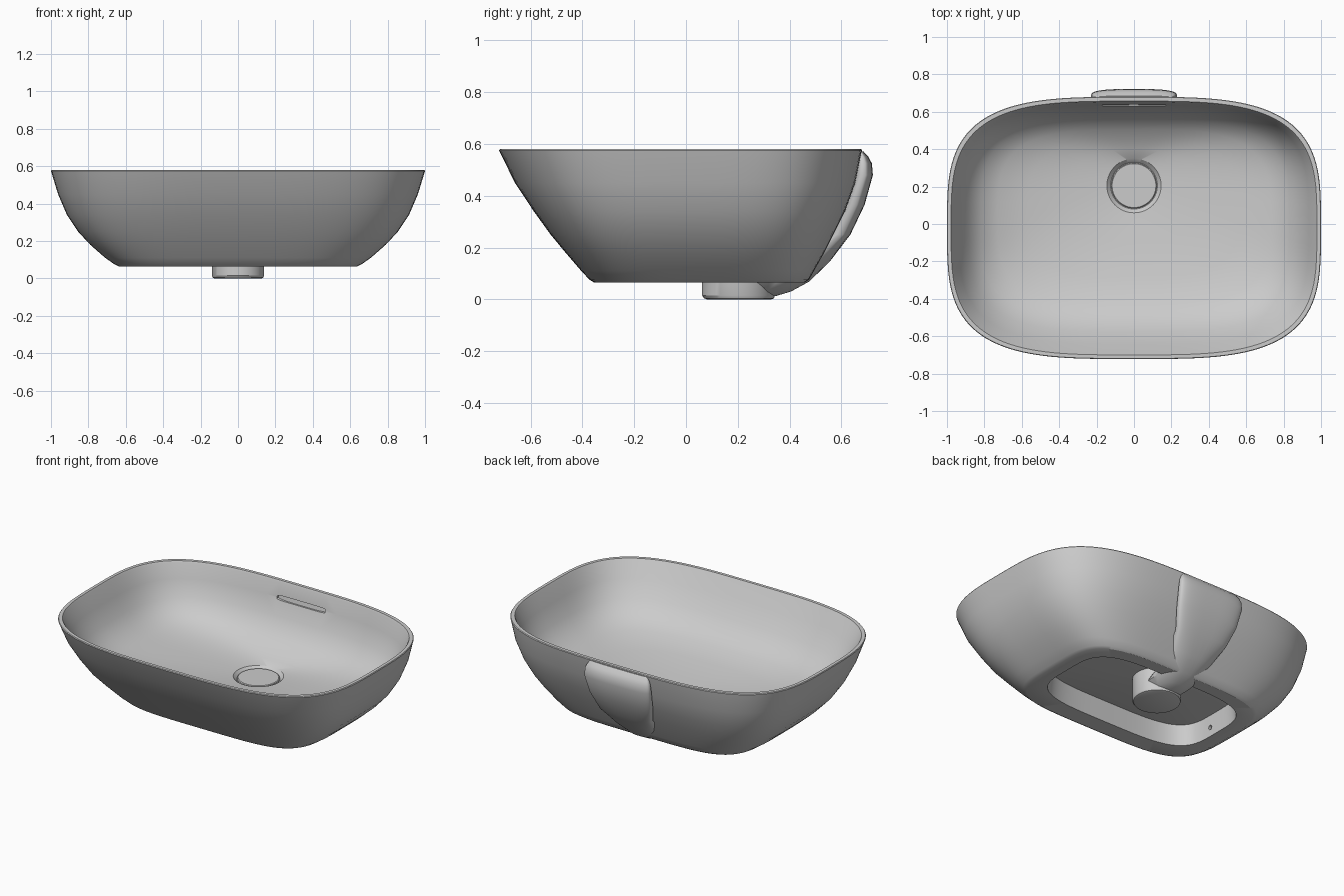
import bpy, bmesh, math

SEGMENTS = 128

cube = bpy.data.objects.get("Cube")
if cube:
    bpy.data.objects.remove(cube, do_unlink=True)

ceramic = bpy.data.materials.new("light_grey_ceramic")
ceramic.use_nodes = True
colour = (0.6, 0.6, 0.6, 1)
ceramic.diffuse_color = colour
ceramic.node_tree.nodes["Principled BSDF"].inputs["Base Color"].default_value = colour


def signed_power(v, p):
    return math.copysign(abs(v) ** p, v)


def loft(name, rings, segments=SEGMENTS):
    """Closed skin through rounded outlines: (z, half_width, y_front, y_back, squareness)."""
    bm = bmesh.new()
    loops = []
    for z, half, front, back, n in rings:
        mid, depth = (front + back) / 2, (back - front) / 2
        loop = []
        for i in range(segments):
            t = math.tau * i / segments
            x = half * signed_power(math.cos(t), 2 / n)
            y = mid + depth * signed_power(math.sin(t), 2 / n)
            loop.append(bm.verts.new((x, y, z)))
        loops.append(loop)
    for a, b in zip(loops, loops[1:]):
        for i in range(segments):
            j = (i + 1) % segments
            bm.faces.new((a[i], a[j], b[j], b[i]))
    bm.faces.new(loops[0])
    bm.faces.new(loops[-1])
    bmesh.ops.recalc_face_normals(bm, faces=bm.faces)
    mesh = bpy.data.meshes.new(name)
    bm.to_mesh(mesh)
    bm.free()
    obj = bpy.data.objects.new(name, mesh)
    bpy.context.collection.objects.link(obj)
    mesh.materials.append(ceramic)
    return obj


def select(obj):
    bpy.ops.object.select_all(action='DESELECT')
    obj.select_set(True)
    bpy.context.view_layer.objects.active = obj


def cut(target, cutter):
    cutter.hide_render = True
    mod = target.modifiers.new("cut", 'BOOLEAN')
    mod.operation = 'DIFFERENCE'
    mod.solver = 'EXACT'
    mod.object = cutter
    select(target)
    bpy.ops.object.modifier_apply(modifier=mod.name)
    bpy.data.objects.remove(cutter, do_unlink=True)


# Basin shell: underside recess, outer wall, thin rim, bowl and drain seat
basin = loft("basin", [
    # recess under the bowl
    (.15, .13, .075, .335, 2),
    (.195, .55, -.235, .375, 4),
    (.065, .56, -.245, .385, 4),
    # foot and outer wall
    (.065, .64, -.355, .46, 4.4),
    (.075, .66, -.372, .475, 4.3),
    (.11, .71, -.405, .495, 4.2),
    (.18, .79, -.465, .535, 4),
    (.25, .855, -.523, .57, 3.9),
    (.34, .915, -.588, .615, 3.7),
    (.45, .962, -.661, .655, 3.6),
    (.575, 1.0, -.722, .68, 3.45),
    # rim
    (.58, .997, -.719, .677, 3.45),
    (.58, .978, -.700, .657, 3.45),
    # bowl
    (.57, .972, -.694, .652, 3.45),
    (.48, .935, -.642, .635, 3.5),
    (.38, .885, -.575, .598, 3.5),
    (.31, .82, -.51, .555, 3.5),
    (.265, .73, -.43, .505, 3.4),
    (.23, .57, -.29, .45, 3),
    (.203, .36, -.10, .40, 2.4),
    # drain seat
    (.187, .145, .06, .35, 2),
    (.167, .125, .08, .33, 2),
])

# Overflow slot in the back of the bowl
slot = loft("slot_cutter", [(-.014, .17, -.014, .014, 6), (.014, .17, -.014, .014, 6)], 48)
slot.rotation_euler.x = math.pi / 2
slot.location = (0, .64, .48)
cut(basin, slot)

# Small fixing holes in both ends of the recess
holes = loft("hole_cutter", [(-.6, .014, -.014, .014, 2), (.6, .014, -.014, .014, 2)], 16)
holes.rotation_euler.y = math.pi / 2
holes.location = (0, .02, .12)
cut(basin, holes)

# Overflow channel running down the back and under the foot to the drain
channel = loft("overflow_channel", [
    (.572, .20, .662, .685, 3),
    (.55, .215, .657, .705, 3),
    (.525, .225, .65, .718, 3),
    (.48, .23, .645, .722, 3),
    (.365, .215, .608, .69, 3),
    (.25, .18, .56, .635, 3),
    (.145, .14, .40, .555, 2.8),
    (.068, .125, .17, .475, 2.5),
    (.03, .085, .18, .405, 2.4),
    (.012, .05, .20, .345, 2.2),
], 48)

# Drain outlet below the bowl
outlet = loft("drain_outlet", [
    (0, .125, .08, .33, 2),
    (.004, .135, .07, .34, 2),
    (.015, .14, .062, .343, 2),
    (.158, .14, .062, .343, 2),
], 48)

# Drain cover disc
cover = loft("drain_cover", [
    (.16, .122, .083, .327, 2),
    (.176, .122, .083, .327, 2),
    (.18, .117, .088, .322, 2),
], 48)

for part in (basin, channel, outlet, cover):
    select(part)
    bpy.ops.object.shade_smooth_by_angle(angle=math.radians(30))
